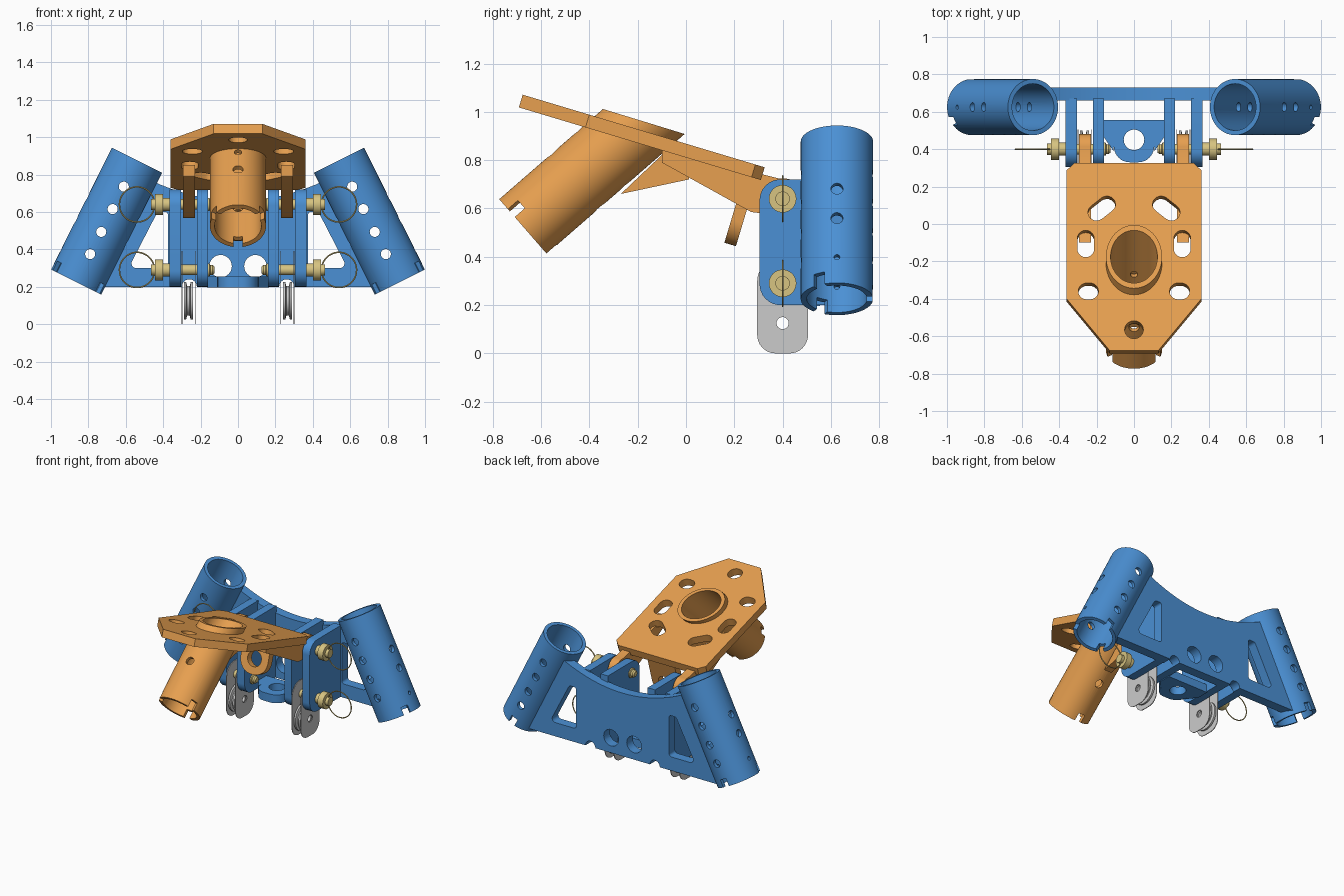
import bpy, bmesh
from math import sin, cos, pi, radians, tan
from mathutils import Matrix, Vector

if "Cube" in bpy.data.objects:
    bpy.data.objects.remove(bpy.data.objects["Cube"])

T = Matrix.Translation
I4 = Matrix.Identity(4)
MIRROR = Matrix.Scale(-1, 4, (1, 0, 0))
XZ = Matrix.Rotation(pi / 2, 4, 'X')                            # profile (x,z), depth along -y
YZ = Matrix(((0, 0, 1, 0), (1, 0, 0, 0), (0, 1, 0, 0), (0, 0, 0, 1)))  # profile (y,z), depth along x
ALONG_X = Matrix.Rotation(pi / 2, 4, 'Y')


def material(name, rgb):
    m = bpy.data.materials.new(name)
    m.diffuse_color = (*rgb, 1)
    m.use_nodes = True
    m.node_tree.nodes["Principled BSDF"].inputs["Base Color"].default_value = m.diffuse_color
    return m


BLUE = material("blue", (0.07, 0.28, 0.66))
ORANGE = material("orange", (0.80, 0.35, 0.08))
BRASS = material("brass", (0.68, 0.55, 0.22))


def finish(name, bm, mat, M):
    bm.transform(M)
    bmesh.ops.remove_doubles(bm, verts=bm.verts, dist=1e-5)
    bmesh.ops.recalc_face_normals(bm, faces=bm.faces)
    me = bpy.data.meshes.new(name)
    bm.to_mesh(me)
    bm.free()
    o = bpy.data.objects.new(name, me)
    bpy.context.collection.objects.link(o)
    if mat:
        me.materials.append(mat)
    return o


def outline(pts):
    """Fillet every corner that carries a third value (radius)."""
    out = []
    for i, p in enumerate(pts):
        v = Vector(p[:2])
        if len(p) < 3:
            out.append(v)
            continue
        a = (Vector(pts[i - 1][:2]) - v).normalized()
        b = (Vector(pts[(i + 1) % len(pts)][:2]) - v).normalized()
        half, r = a.angle(b) / 2, p[2]
        c = v + (a + b).normalized() * r / sin(half)
        s = (v + a * r / tan(half) - c) / r
        e = (v + b * r / tan(half) - c) / r
        out += [c + s.lerp(e, k / 8).normalized() * r for k in range(9)]
    return out


def prism(name, pts, a, b, M=I4, mat=None):
    bm = bmesh.new()
    f = bm.faces.new([bm.verts.new((p[0], p[1], a)) for p in outline(pts)])
    ext = bmesh.ops.extrude_face_region(bm, geom=[f])["geom"]
    bmesh.ops.translate(bm, vec=(0, 0, b - a), verts=[g for g in ext if isinstance(g, bmesh.types.BMVert)])
    if f.is_valid and len([x for x in bm.faces if all(abs(v.co.z - a) < 1e-6 for v in x.verts)]) == 0:
        bm.faces.new(f.verts)
    return finish(name, bm, mat, M)


def lathe(name, prof, M=I4, mat=None, n=48):
    """Revolve a closed (height, radius) profile around local z."""
    bm = bmesh.new()
    rings = [[bm.verts.new((r * cos(2 * pi * k / n), r * sin(2 * pi * k / n), h)) for k in range(n)] for h, r in prof]
    for i in range(len(rings)):
        A, B = rings[i - 1], rings[i]
        if prof[i - 1][1] == 0 and prof[i][1] == 0:
            continue
        for k in range(n):
            j = (k + 1) % n
            bm.faces.new((A[k], A[j], B[j], B[k]))
    return finish(name, bm, mat, M)


def drill(r, M, a=-0.4, b=0.4, n=24):
    return lathe("cutter", [(a, 0), (a, r), (b, r), (b, 0)], M, n=n)


def capsule(p, q, r):
    p, q = Vector(p), Vector(q)
    d = q - p
    t = Vector((1, 0)).angle_signed(d) * -1
    arc = lambda c, t0: [(c.x + r * cos(t0 + pi * k / 10), c.y + r * sin(t0 + pi * k / 10)) for k in range(11)]
    return arc(q, t - pi / 2) + arc(p, t + pi / 2)


def cut(o, *cutters):
    bpy.context.view_layer.objects.active = o
    for c in cutters:
        m = o.modifiers.new("cut", 'BOOLEAN')
        m.operation, m.solver, m.object = 'DIFFERENCE', 'EXACT', c
        bpy.ops.object.modifier_apply(modifier=m.name)
        bpy.data.objects.remove(c)
    return o


def socket(name, M, length, mat):
    """Round tube with three locating slots in its lower end."""
    o = lathe(name, [(0, .125), (length, .125), (length, .15), (0, .15)], M, mat, 64)
    return o, [prism("cutter", [(.09, -.025), (.2, -.025), (.2, .025), (.09, .025)], -.1, .055,
                     M @ Matrix.Rotation(radians(a), 4, 'Z')) for a in (-30, -150, 90)]


# Slanted leg sockets
tube_frame = T((.865, .625, .225)) @ Matrix.Rotation(radians(-26.5), 4, 'Y')
sides = (("right", I4), ("left", MIRROR))
for side, S in sides:
    M = S @ tube_frame
    o, slots = socket(side + "_leg_socket", M, .728, BLUE)
    cross = [drill(.027, M @ T((0, 0, h)) @ XZ) for h in (.57, .436, .30, .167)]
    cross += [drill(r, M @ T((0, 0, h)) @ ALONG_X) for h, r in ((.436, .025), (.30, .025), (.119, .012))]
    cut(o, *slots, *cross)

# Back plate with curved top, windows and holes
top = [(x, .66 + .5 * x * x) for x in [.495 - .99 * k / 24 for k in range(25)]]
plate = prism("back_plate", [(-.788, .2), (.788, .2)] + top, -.73, -.66, XZ, BLUE)
for side, S in sides:
    window = [(.375, .30, .02), (.585, .30, .025), (.43, .60, .025), (.375, .60, .015)]
    cut(plate, drill(.14, S @ tube_frame, -.3, 1),
        prism("cutter", window, -.8, -.6, S @ XZ),
        drill(.06, S @ T((.093, .69, .31)) @ XZ, -.2, .2),
        drill(.04, S @ T((.26, .69, .2)) @ XZ, -.2, .2))

# Low cross shelf with a hanging hole
shelf = prism("cross_shelf", [(-.165, .555), (-.165, .47), (-.11, .39), (-.115, .33, .085),
                              (.115, .33, .085), (.11, .39), (.165, .47), (.165, .555)], .195, .255, I4, BLUE)
cut(shelf, drill(.055, T((0, .45, .22))))

# Hinge lugs, pins, pull rings and hanging pulleys on both sides
for side, S in sides:
    for nm, a, b in (("inner", .16, .22), ("outer", .305, .365)):
        prism(f"{side}_{nm}_lug", [(.305, .2, .085), (.67, .2), (.67, .72), (.305, .72, .085)], a, b, S @ YZ, BLUE)
    for nm, z in (("upper", .64), ("lower", .29)):
        P = S @ T((0, .4, z)) @ ALONG_X
        lathe(f"{side}_{nm}_pin", [(.125, 0), (.125, .018), (.135, .026), (.148, .026), (.152, .035), (.16, .035),
                                   (.16, .028), (.366, .028), (.366, .035), (.40, .035), (.40, .057), (.443, .057),
                                   (.443, .03), (.465, .03), (.465, 0)], P, BRASS, 32)
        ring = [(.004 * sin(k * pi / 3), .094 + .004 * cos(k * pi / 3)) for k in range(6)]
        lathe(f"{side}_{nm}_pull_ring", ring, S @ T((.54, .4, z)) @ XZ, BRASS)
    for nm, a in (("inner", .226), ("outer", .298)):
        cheek = prism(f"{side}_{nm}_pulley_cheek", [(.295, 0, .075), (.505, 0, .075), (.505, .39, .09), (.295, .39, .09)],
                      a, a + .005, S @ YZ)
        cut(cheek, drill(.025, S @ T((.26, .4, .125)) @ ALONG_X))
    lathe(f"{side}_pulley", [(.24, .025), (.24, .1), (.253, .1), (.258, .08), (.272, .08), (.277, .1), (.29, .1), (.29, .025)],
          S @ T((0, .4, .125)) @ ALONG_X)

# Tilted top plate with slots and holes
tilt = T((0, 0, .868)) @ Matrix.Rotation(radians(-16.7), 4, 'X')
half = [(.13, -.706), (.36, -.418), (.36, .30), (.32, .34)]
top_plate = prism("top_plate", half + [(-x, y) for x, y in reversed(half)], -.055, 0, tilt, ORANGE)
centre_frame = T((0, -.675, .525)) @ Matrix.Rotation(radians(-49), 4, 'X')
cut(top_plate, drill(.135, centre_frame, -.2, 1.3, 64), drill(.05, tilt @ T((0, -.59, 0))))
for side, S in sides:
    cut(top_plate,
        prism("cutter", capsule((.20, .065), (.145, .11), .046), -.2, .2, S @ tilt),
        prism("cutter", capsule((.258, -.14), (.258, -.08), .045), -.2, .2, S @ tilt),
        prism("cutter", capsule((.236, -.375), (.252, -.375), .046), -.2, .2, S @ tilt))

# Forward socket, its upper rim cut parallel to the top plate
centre, slots = socket("centre_socket", centre_frame, .8, ORANGE)
axis = (centre_frame.to_3x3() @ Vector((0, 0, 1))).normalized()
n = Vector((0, sin(radians(17)), cos(radians(17))))
origin, rim = centre_frame.translation, Vector((0, -.345, 1.012))
for v in centre.data.vertices:
    if (v.co - origin).dot(axis) > .4:
        v.co += axis * (rim - v.co).dot(n) / axis.dot(n)
cut(centre, *slots, *[drill(r, centre_frame @ T((0, 0, h)) @ XZ) for h, r in ((.29, .028), (.43, .02))])

# Rib under the plate, hinge arms and hanging tab
prism("socket_rib", [(-.27, .66), (.012, .72), (.012, .81), (-.08, .84)], -.03, .03, YZ, ORANGE)
for side, S in sides:
    prism(side + "_hinge_arm", [(-.1, .85), (-.1, .79), (.27, .585), (.48, .56, .07), (.48, .72, .07), (.38, .725), (.3, .745)],
          .23, .294, S @ YZ, ORANGE)
tab = prism("hanging_tab", [(-.11, -.02), (-.11, -.347, .1), (.11, -.347, .1), (.11, -.02)], -.32, -.27, tilt @ XZ, ORANGE)
cut(tab, drill(.055, tilt @ T((0, .295, -.24)) @ XZ))

# Smooth round surfaces, keep edges crisp
bpy.ops.object.select_all(action='SELECT')
bpy.ops.object.shade_smooth_by_angle(angle=radians(30))
